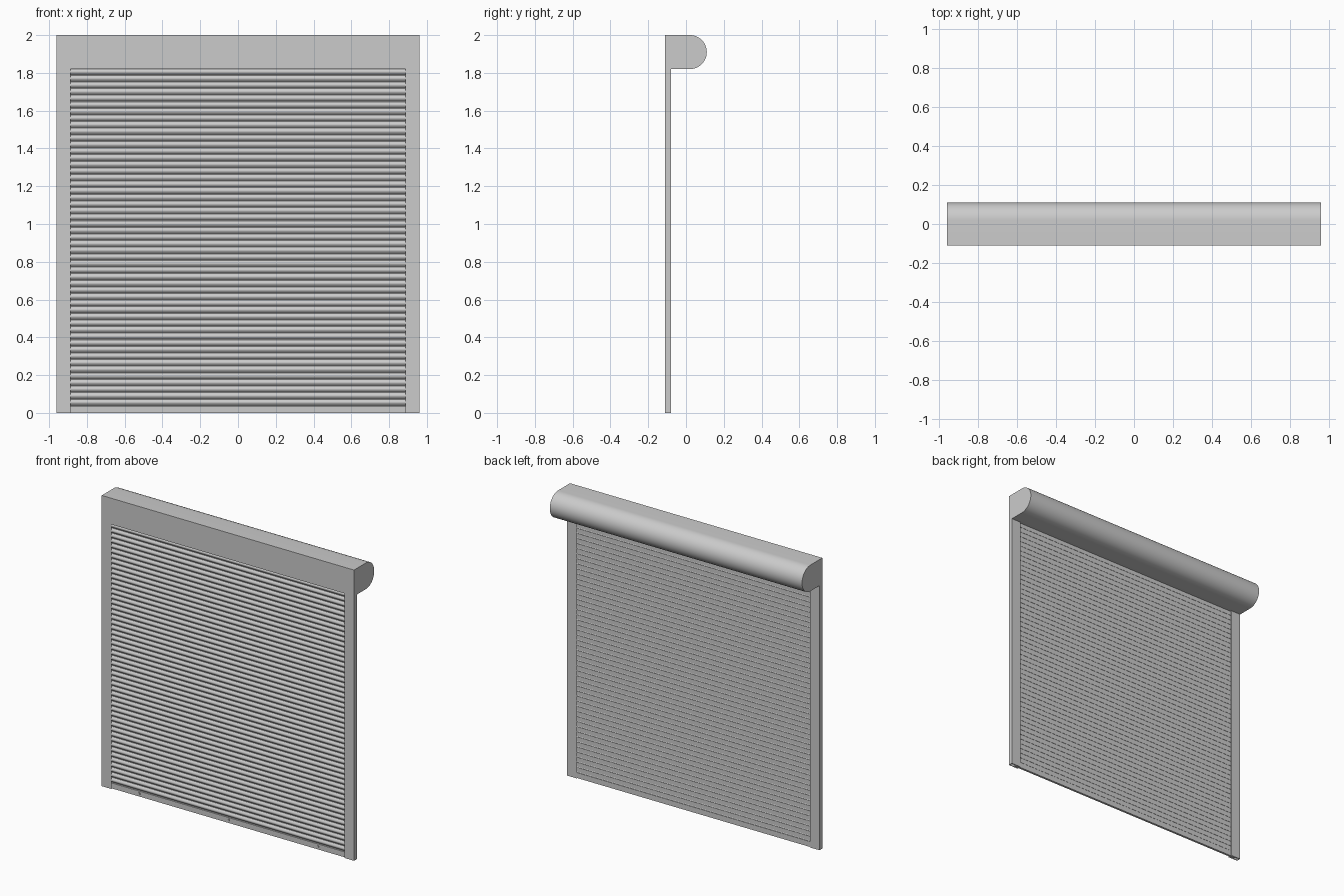
import bpy, bmesh, math
from mathutils import Vector

if "Cube" in bpy.data.objects:
    bpy.data.objects.remove(bpy.data.objects["Cube"])

BOX_W, RAIL_IN, BOX_Z = 0.96, 0.887, 1.82
FRONT = -0.11
PITCH = 0.035


def extrude(name, pts, vec, smooth=True):
    """Closed prism: planar outline pts swept along vec."""
    bm = bmesh.new()
    face = bm.faces.new([bm.verts.new(p) for p in pts])
    res = bmesh.ops.extrude_face_region(bm, geom=[face], use_keep_orig=True)
    bmesh.ops.translate(bm, vec=Vector(vec),
                        verts=[v for v in res["geom"] if isinstance(v, bmesh.types.BMVert)])
    bmesh.ops.recalc_face_normals(bm, faces=bm.faces)
    me = bpy.data.meshes.new(name)
    bm.to_mesh(me)
    bm.free()
    ob = bpy.data.objects.new(name, me)
    bpy.context.collection.objects.link(ob)
    if smooth:
        bpy.ops.object.select_all(action="DESELECT")
        ob.select_set(True)
        bpy.context.view_layer.objects.active = ob
        bpy.ops.object.shade_smooth_by_angle(angle=math.radians(30))
    return ob


# roller housing: flat front, half-round back
r = (2.0 - BOX_Z) / 2
housing = [(-BOX_W, FRONT, BOX_Z), (-BOX_W, FRONT, 2.0)]
for i in range(25):
    a = math.pi / 2 - math.pi * i / 24
    housing.append((-BOX_W, 0.11 - r + r * math.cos(a), BOX_Z + r + r * math.sin(a)))
extrude("roller_housing", housing, (2 * BOX_W, 0, 0))

# guide rails: C channels opening toward the curtain
t, back = 0.004, -0.08
for side, label in ((-1, "left"), (1, "right")):
    xi, xo = side * RAIL_IN, side * BOX_W
    xw = side * (BOX_W - t)
    channel = [(xi, FRONT, 0), (xo, FRONT, 0), (xo, back, 0), (xi, back, 0),
               (xi, back - t, 0), (xw, back - t, 0), (xw, FRONT + t, 0), (xi, FRONT + t, 0)]
    extrude("guide_rail_" + label, channel, (0, 0, BOX_Z))

# curtain slats: curved double-wall profile, bulging to the front
half = RAIL_IN + 0.035
z0, gap, n = 0.04, 0.003, 10
h = PITCH - gap
slat = []
for i in range(n + 1):
    u = i / n
    slat.append((-half, -0.093 - 0.010 * math.sin(math.pi * u), z0 + h * u))
for i in range(n, -1, -1):
    u = i / n
    slat.append((-half, -0.088 - 0.006 * math.sin(math.pi * u), z0 + h * u))
slats = extrude("curtain_slats", slat, (2 * half, 0, 0))
arr = slats.modifiers.new("repeat", "ARRAY")
arr.use_relative_offset = False
arr.use_constant_offset = True
arr.constant_offset_displace = (0, 0, PITCH)
arr.count = 51

# thin hinge web joining the slats
extrude("slat_hinge_web",
        [(-half, -0.0925, 0.03), (-half, -0.0895, 0.03),
         (-half, -0.0895, BOX_Z + 0.01), (-half, -0.0925, BOX_Z + 0.01)],
        (2 * half, 0, 0), False)

# bottom bar
extrude("bottom_bar",
        [(-half, -0.101, 0), (-half, -0.086, 0), (-half, -0.086, 0.037), (-half, -0.101, 0.037)],
        (2 * half, 0, 0), False)

# bolts on the bottom bar
for i, x in enumerate((-0.68, 0, 0.68)):
    ring = [(x + 0.008 * math.cos(k * math.pi / 6), -0.107, 0.02 + 0.008 * math.sin(k * math.pi / 6))
            for k in range(12)]
    extrude("bar_bolt_%d" % (i + 1), ring, (0, 0.01, 0))
